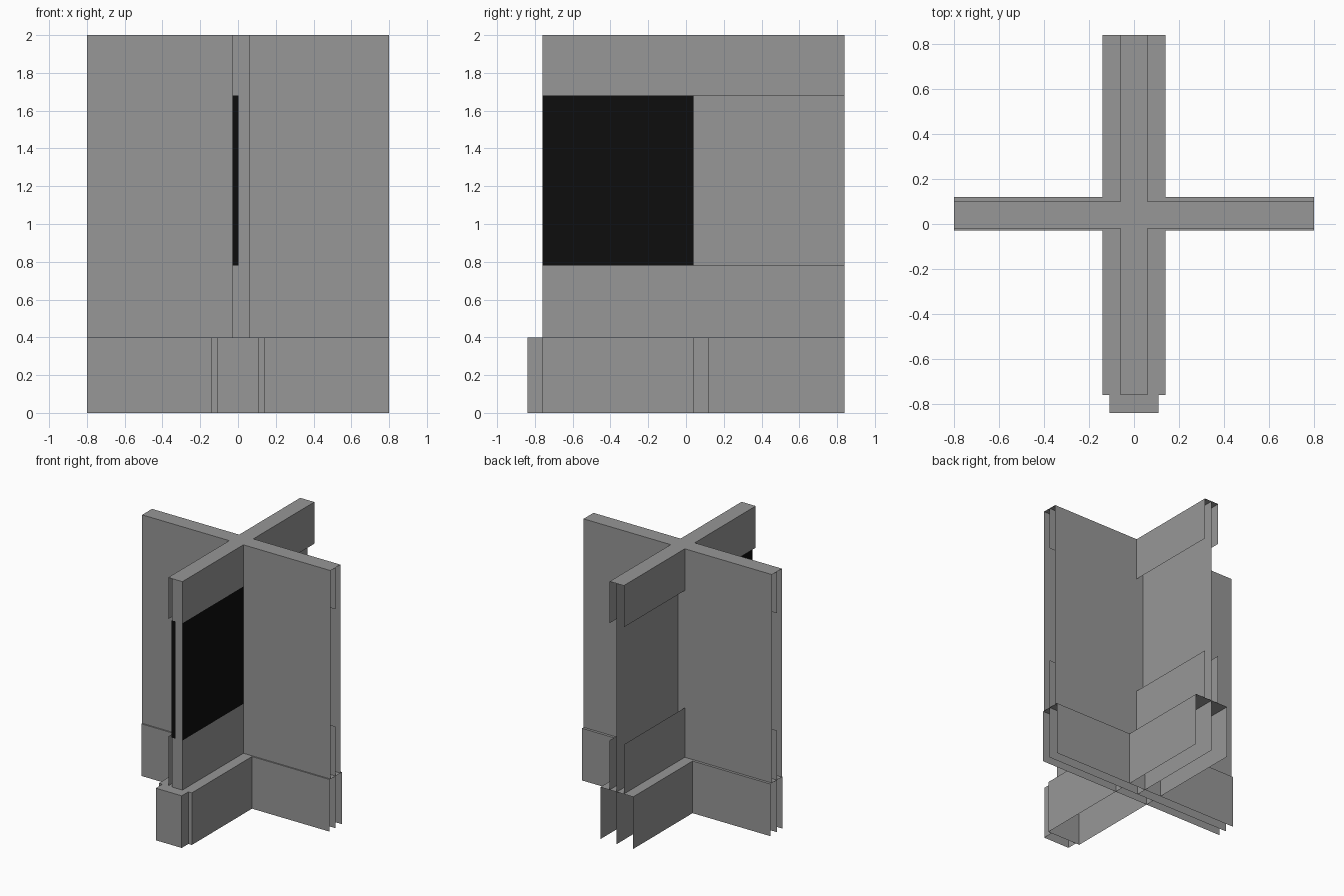
import bpy
import bmesh

cube = bpy.data.objects.get("Cube")
if cube:
    bpy.data.objects.remove(cube)


def make_material(name, rgb):
    mat = bpy.data.materials.new(name)
    mat.use_nodes = True
    mat.diffuse_color = (*rgb, 1)
    mat.node_tree.nodes["Principled BSDF"].inputs["Base Color"].default_value = (*rgb, 1)
    return mat


GREY = make_material("plain grey", (0.31, 0.31, 0.31))
BLACK = make_material("screen black", (0.004, 0.004, 0.004))


def sheets(name, quads, mat=GREY):
    """Each quad is (axis, position, first range, second range, facing sign)."""
    bm = bmesh.new()
    for axis, at, (u0, u1), (v0, v1), facing in quads:
        corners = []
        for u, v in ((u0, v0), (u1, v0), (u1, v1), (u0, v1)):
            co = [u, v]
            co.insert(axis, at)
            corners.append(bm.verts.new(co))
        face = bm.faces.new(corners)
        face.normal_update()
        if face.normal[axis] * facing < 0:
            face.normal_flip()
    mesh = bpy.data.meshes.new(name)
    bm.to_mesh(mesh)
    bm.free()
    mesh.materials.append(mat)
    obj = bpy.data.objects.new(name, mesh)
    bpy.context.collection.objects.link(obj)
    return obj


X, Y, Z = 0, 1, 2
END = 0.8                       # reach of the side arms
FRONT, MID, BACK = -0.76, 0.04, 0.84
BASE, TOP = 0.4, 2.0
SILL, HEAD = 0.78, 1.68         # opening between the bands
HALF, BASE_HALF = 0.06, 0.14    # half widths of the front-back arm
bands = ((BASE, SILL), (HEAD, TOP))


def cross(half, y0, y1, z):
    """Horizontal cross-shaped cover made of three rectangles."""
    return [(Z, z, (-half, half), (FRONT, BACK), 1)] + [
        (Z, z, tuple(sorted((s * half, s * END))), (y0, y1), 1) for s in (-1, 1)]


# Covers
sheets("top_cover", cross(HALF, -0.02, 0.10, TOP))
sheets("base_ledge", cross(BASE_HALF, -0.03, 0.12, BASE))

# Side arms: full outer walls, a middle sheet with an opening, wider base
for side, x_range in (("right", (-END, 0)), ("left", (0, END))):
    sheets(side + "_arm_walls", [(Y, -0.02, x_range, (BASE, TOP), -1),
                                 (Y, 0.10, x_range, (BASE, TOP), 1)])
    sheets(side + "_arm_middle", [(Y, MID, x_range, (0, SILL), -1),
                                  (Y, MID, x_range, (HEAD, TOP), -1)])
    sheets(side + "_arm_base", [(Y, -0.03, x_range, (0, BASE), -1),
                                (Y, 0.12, x_range, (0, BASE), 1)])

# Back arm: middle sheet with bands on both sides
sheets("back_arm_middle", [(X, 0, (MID, BACK), (0, TOP), 1)])
sheets("back_arm_bands", [(X, s * HALF, (MID, BACK), b, s) for s in (-1, 1) for b in bands])
sheets("back_arm_base", [(X, s * BASE_HALF, (0.12, BACK), (0, BASE), s) for s in (-1, 1)])

# Front arm: bands, end strip and base walls
sheets("front_arm_bands", [(X, s * HALF, (FRONT, MID), b, s) for s in (-1, 1) for b in bands])
sheets("front_arm_inner_wall", [(X, -0.03, (FRONT, MID), b, -1) for b in bands])
sheets("front_arm_end", [(Y, FRONT, (-0.03, HALF), (BASE, TOP), -1)])
sheets("front_arm_base", [(X, s * BASE_HALF, (FRONT, MID), (0, BASE), s) for s in (-1, 1)]
       + [(Y, FRONT, (-BASE_HALF, BASE_HALF), (0, BASE), -1)])

# Dark panel filling the front arm opening, wrapping onto the end strip
panel = (SILL, HEAD)
sheets("dark_panel", [(X, HALF, (FRONT, MID), panel, 1),
                      (X, -0.03, (FRONT, MID), panel, -1),
                      (Y, FRONT - 0.002, (-0.03, 0.003), panel, -1)], BLACK)

# Block at the foot of the front arm
sheets("front_block", [(Y, -0.84, (-0.11, 0.11), (0, BASE), -1),
                       (Z, BASE, (-0.11, 0.11), (-0.84, FRONT), 1)]
       + [(X, s * 0.11, (-0.84, FRONT), (0, BASE), s) for s in (-1, 1)])
